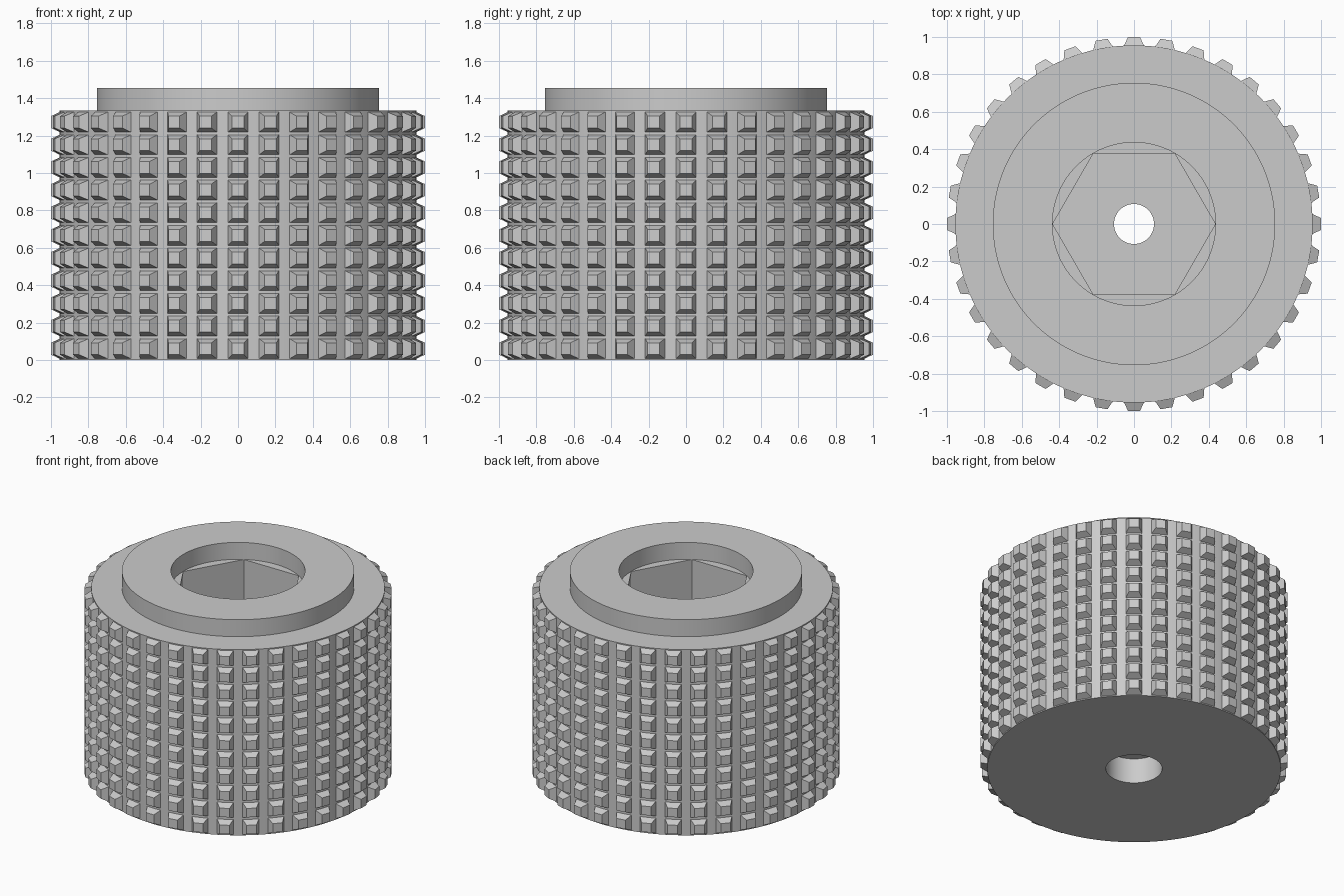
import bpy
import bmesh
from math import cos, sin, pi, radians
from mathutils import Matrix

SEGMENTS = 144
BODY_R, BODY_H, TOTAL_H = 0.955, 1.333, 1.455
COLUMNS, ROWS = 36, 11

cube = bpy.data.objects.get("Cube")
if cube:
    bpy.data.objects.remove(cube, do_unlink=True)

grey = bpy.data.materials.new("grey")
grey.use_nodes = True
colour = (0.6, 0.6, 0.6, 1)
grey.diffuse_color = colour
grey.node_tree.nodes["Principled BSDF"].inputs["Base Color"].default_value = colour


def finish(name, bm):
    bmesh.ops.recalc_face_normals(bm, faces=bm.faces)
    mesh = bpy.data.meshes.new(name)
    bm.to_mesh(mesh)
    bm.free()
    mesh.materials.append(grey)
    obj = bpy.data.objects.new(name, mesh)
    bpy.context.collection.objects.link(obj)
    return obj


def ring(bm, radius, z, hexagonal=False):
    """Loop of vertices on a circle, or on a hexagon with corners on that circle."""
    verts = []
    for i in range(SEGMENTS):
        a = 2 * pi * i / SEGMENTS
        r = radius
        if hexagonal:
            r *= cos(pi / 6) / cos(a % (pi / 3) - pi / 6)
        verts.append(bm.verts.new((r * cos(a), r * sin(a), z)))
    return verts


# Body: outer wall, collar, round recess, hexagonal socket and stepped bore
profile = [
    (BODY_R, 0, False),
    (BODY_R, BODY_H, False),
    (0.755, BODY_H, False),
    (0.755, TOTAL_H, False),
    (0.436, TOTAL_H, False),
    (0.436, BODY_H, False),
    (0.435, BODY_H, True),
    (0.435, 0.3, True),
    (0.107, 0.3, False),
    (0.107, 0.18, False),
    (0.183, 0.18, False),
    (0.183, 0, False),
]
bm = bmesh.new()
rings = [ring(bm, *point) for point in profile]
for lower, upper in zip(rings, rings[1:] + rings[:1]):
    for i in range(SEGMENTS):
        j = (i + 1) % SEGMENTS
        bm.faces.new((lower[i], lower[j], upper[j], upper[i]))
body = finish("knob_body", bm)
bpy.ops.object.select_all(action="DESELECT")
body.select_set(True)
bpy.context.view_layer.objects.active = body
bpy.ops.object.shade_smooth_by_angle(angle=radians(30))

# Grip: rows of truncated pyramids around the wall
bm = bmesh.new()
for row in range(ROWS):
    z = (row + 0.5) * BODY_H / ROWS
    for column in range(COLUMNS):
        spin = Matrix.Rotation(2 * pi * column / COLUMNS, 4, "Z")
        loops = []
        for x, half in ((0.95, 0.055), (1.0, 0.032)):
            corners = ((-half, -half), (half, -half), (half, half), (-half, half))
            loops.append([bm.verts.new(spin @ Matrix.Translation((x, y, z + h)).translation)
                          for y, h in corners])
        base, tip = loops
        bm.faces.new(base[::-1])
        bm.faces.new(tip)
        for i in range(4):
            j = (i + 1) % 4
            bm.faces.new((base[i], base[j], tip[j], tip[i]))
finish("grip_studs", bm)
